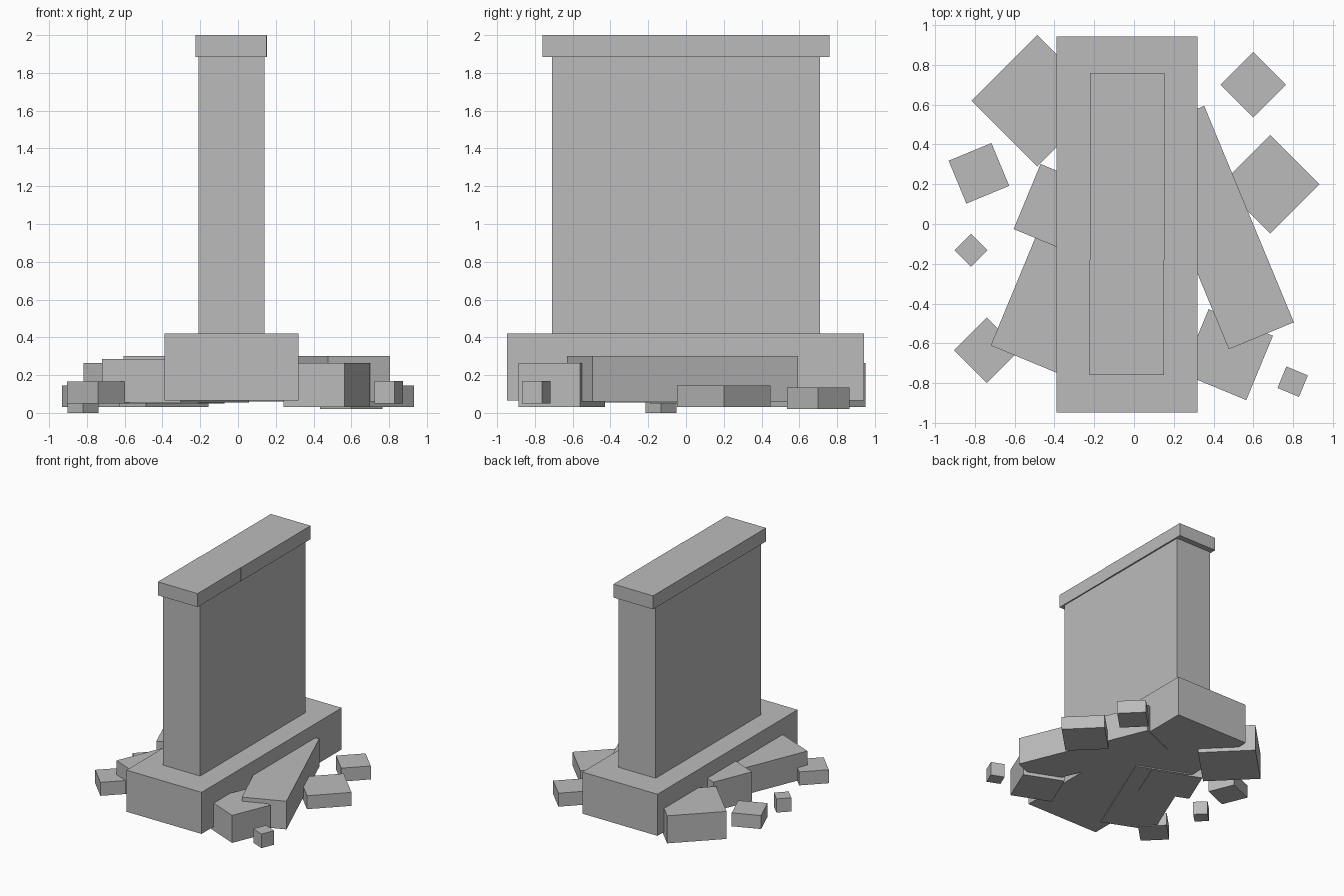
import bpy, math

stone = bpy.data.materials.new("grey stone")
stone.diffuse_color = (0.5, 0.5, 0.5, 1)


def block(name, x, y, z0, z1, width, depth, turn=0):
    """Box with its footprint centred on x, y, turned about the vertical axis."""
    bpy.ops.mesh.primitive_cube_add(size=1, location=(x, y, (z0 + z1) / 2))
    ob = bpy.context.object
    ob.name = name
    ob.scale = (width, depth, z1 - z0)
    ob.rotation_euler.z = math.radians(turn)
    ob.data.materials.append(stone)
    return ob


# Plinth, wall and two-piece coping
block("plinth", -0.035, -0.003, 0.065, 0.42, 0.71, 1.89)
block("wall", -0.035, 0, 0.40, 1.90, 0.35, 1.42)
block("coping_front", -0.037, -0.47, 1.885, 2.0, 0.375, 0.58)
block("coping_back", -0.034, 0.29, 1.885, 2.0, 0.375, 0.94)

# Long fallen slabs leaning into the plinth
block("right_slab", 0.415, -0.018, 0.06, 0.30, 0.354, 1.178, 22.5)
block("left_slab", -0.331, -0.258, 0.055, 0.285, 0.45, 0.95, -22.5)
block("left_block", -0.339, 0.056, 0.05, 0.30, 0.43, 0.354, -22.5)

# Loose square rubble: x, y, bottom, top, side, turn
rubble = [
    ("large_rubble", -0.487, 0.62, 0.03, 0.265, 0.467, 45),
    ("front_rubble", 0.47, -0.657, 0.03, 0.265, 0.35, -22.5),
    ("flat_rubble", 0.685, 0.20, 0.03, 0.145, 0.35, 45),
    ("back_rubble", 0.60, 0.70, 0.02, 0.135, 0.233, 45),
    ("left_rubble", -0.78, 0.255, 0.03, 0.145, 0.233, 22.5),
    ("corner_rubble", -0.74, -0.635, 0.05, 0.165, 0.233, 45),
    ("small_left_rubble", -0.82, -0.132, 0.0, 0.117, 0.117, 45),
    ("small_right_rubble", 0.798, -0.793, 0.05, 0.17, 0.117, -22.5),
]
for name, x, y, z0, z1, side, turn in rubble:
    block(name, x, y, z0, z1, side, side, turn)
